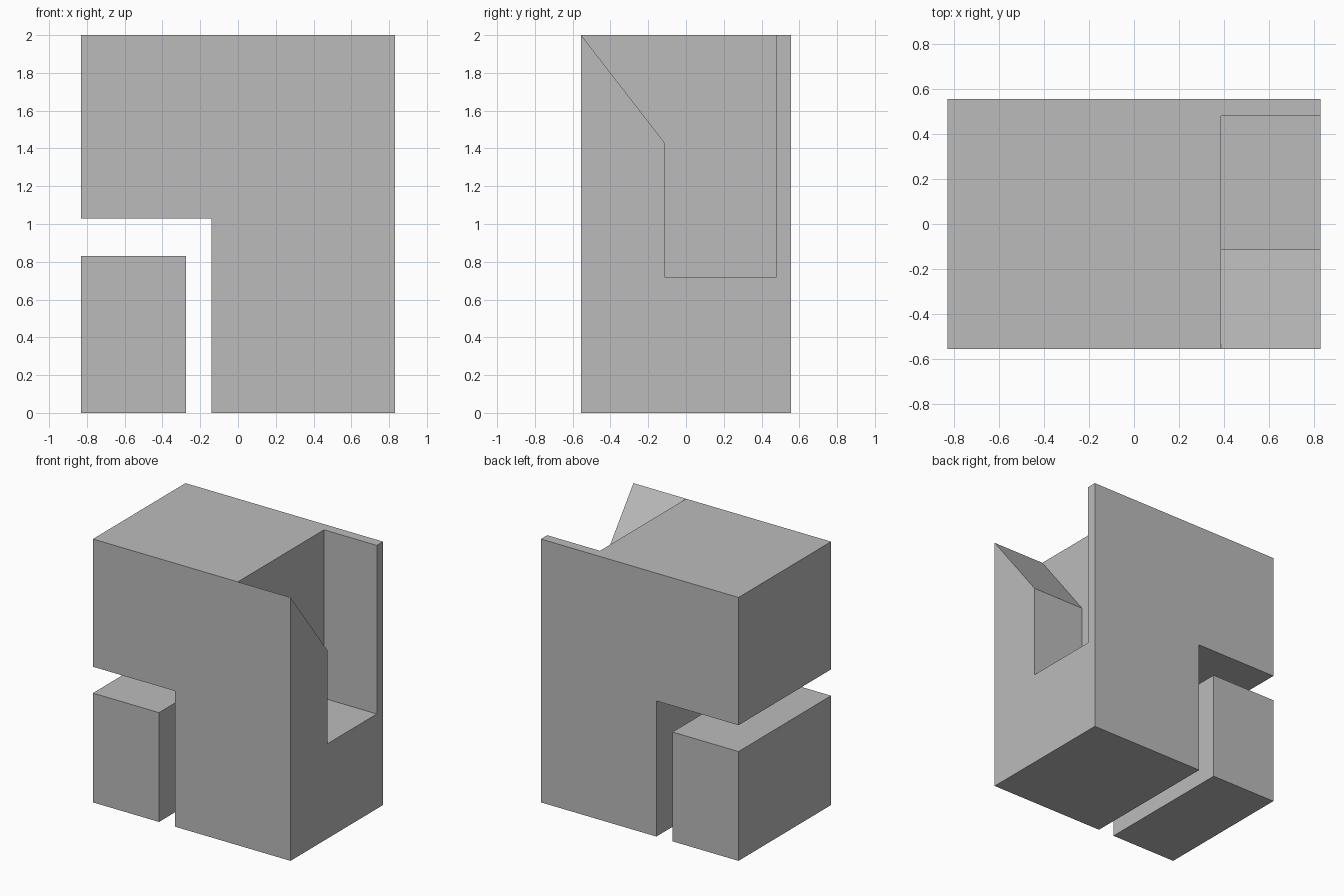
import bpy, bmesh
from mathutils import Vector

cube = bpy.data.objects.get("Cube")
if cube:
    bpy.data.objects.remove(cube, do_unlink=True)

grey = bpy.data.materials.new("plain grey")
grey.use_nodes = True
colour = (0.5, 0.5, 0.5, 1)
grey.diffuse_color = colour
grey.node_tree.nodes["Principled BSDF"].inputs["Base Color"].default_value = colour


def extrude_profile(name, points, offset):
    """Extrude a flat outline along the offset into a closed solid."""
    bm = bmesh.new()
    face = bm.faces.new([bm.verts.new(p) for p in points])
    new = bmesh.ops.extrude_face_region(bm, geom=[face])["geom"]
    moved = [v for v in new if isinstance(v, bmesh.types.BMVert)]
    bmesh.ops.translate(bm, verts=moved, vec=Vector(offset))
    bmesh.ops.recalc_face_normals(bm, faces=bm.faces)
    mesh = bpy.data.meshes.new(name)
    bm.to_mesh(mesh)
    bm.free()
    mesh.materials.append(grey)
    obj = bpy.data.objects.new(name, mesh)
    bpy.context.collection.objects.link(obj)
    return obj


W, D, H = 0.83, 0.555, 2.0

# Main body: an upside-down L, seen from the front
outline = [(-0.14, 0), (W, 0), (W, H), (-W, H), (-W, 1.03), (-0.14, 1.03)]
body = extrude_profile("main_body", [(x, -D, z) for x, z in outline], (0, 2 * D, 0))

# Small separate block under the overhang
block = [(-W, 0), (-0.275, 0), (-0.275, 0.83), (-W, 0.83)]
extrude_profile("lower_block", [(x, -D, z) for x, z in block], (0, 2 * D, 0))

# Side recess with a sloping front lip, running on past the top and side
slope = (H - 1.43) / (D - 0.113)
over = 0.1
recess = [(-0.113, 0.72), (0.48, 0.72), (0.48, H + over),
          (-D - over / slope, H + over), (-0.113, 1.43)]
cutter = extrude_profile("recess_cutter", [(0.387, y, z) for y, z in recess], (1, 0, 0))
cutter.hide_render = True

cut = body.modifiers.new("recess", "BOOLEAN")
cut.operation = "DIFFERENCE"
cut.solver = "EXACT"
cut.object = cutter
bpy.context.view_layer.objects.active = body
bpy.ops.object.modifier_apply(modifier=cut.name)
bpy.data.objects.remove(cutter, do_unlink=True)
